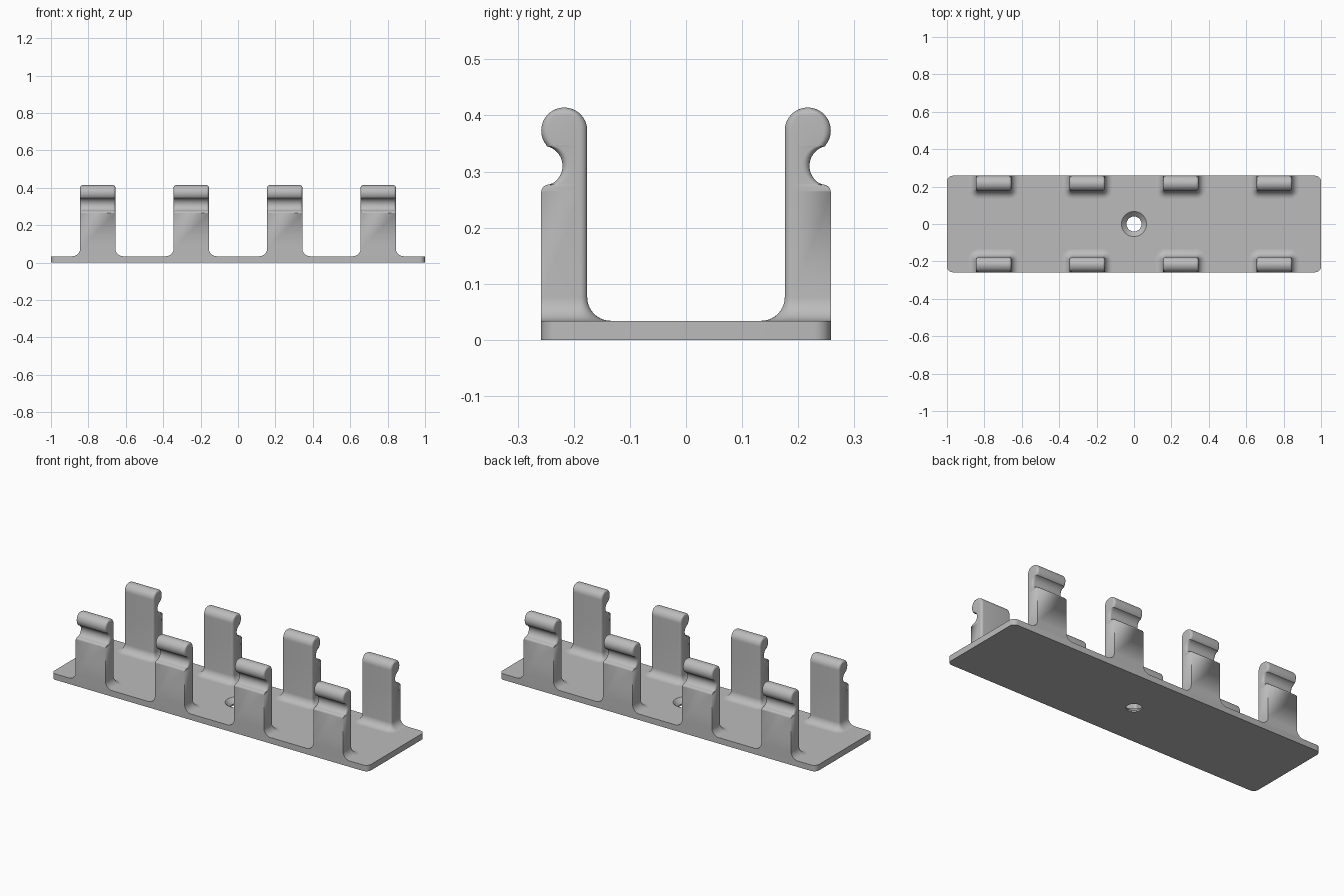
import bpy, bmesh
from math import sin, cos, pi, sqrt, asin, radians

old = bpy.data.objects.get("Cube")
if old:
    bpy.data.objects.remove(old, do_unlink=True)

HALF_LEN, HALF_WID, THICK = 1.0, 0.258, 0.034
POST_HALF, INNER, EDGE, FILLET = 0.094, 0.176, 0.013, 0.042
HEAD_Y, HEAD_Z, HEAD_R = 0.217, 0.373, 0.041
NOTCH_Y, NOTCH_Z, NOTCH_R = 0.256, 0.31, 0.036
LIP_Z, LIP_TOP, NECK_Z = 0.264, 0.277, 0.345

grey = bpy.data.materials.new("Plain grey")
grey.use_nodes = True
GREY = (0.5, 0.5, 0.5, 1)
grey.diffuse_color = GREY
grey.node_tree.nodes["Principled BSDF"].inputs["Base Color"].default_value = GREY


def make(name, bm):
    bmesh.ops.remove_doubles(bm, verts=bm.verts, dist=0.00005)
    bmesh.ops.recalc_face_normals(bm, faces=bm.faces)
    mesh = bpy.data.meshes.new(name)
    bm.to_mesh(mesh)
    bm.free()
    mesh.materials.append(grey)
    obj = bpy.data.objects.new(name, mesh)
    bpy.context.collection.objects.link(obj)
    return obj


def smooth(obj):
    bpy.ops.object.select_all(action='DESELECT')
    obj.select_set(True)
    bpy.context.view_layer.objects.active = obj
    bpy.ops.object.shade_smooth_by_angle(angle=radians(32))


def rounded_ring(x, y0, y1, r_in, r_out, seg=6):
    """Rectangle outline with separate corner radii at the y0 and y1 ends."""
    points = []
    for sx, y, sy, r, start in ((1, y1, 1, r_out, 0), (-1, y1, 1, r_out, 1),
                                (-1, y0, -1, r_in, 2), (1, y0, -1, r_in, 3)):
        for i in range(seg + 1):
            a = (start + i / seg) * pi / 2
            points.append((sx * (x - r) + r * cos(a), y - sy * r + r * sin(a)))
    return points


def loft(rings, cap_bottom):
    bm = bmesh.new()
    loops = [[bm.verts.new((x, y, z)) for x, y in ring] for ring, z in rings]
    n = len(loops[0])
    for a, b in zip(loops, loops[1:]):
        for i in range(n):
            j = (i + 1) % n
            bm.faces.new((a[i], a[j], b[j], b[i]))
    bm.faces.new(loops[-1])
    if cap_bottom:
        bm.faces.new(loops[0][::-1])
    return bm


# Base plate with rounded corners
outline = rounded_ring(HALF_LEN, -HALF_WID, HALF_WID, 0.03, 0.03)
base = make("base_plate", loft([(outline, 0), (outline, THICK)], True))

# Countersunk screw hole in the middle
hole_profile = [(0.04, -0.02), (0.04, 0.008), (0.067, THICK), (0.067, 0.06)]
hole_rings = [([(r * cos(i * pi / 24), r * sin(i * pi / 24)) for i in range(48)], z)
              for r, z in hole_profile]
cutter = make("hole_cutter", loft(hole_rings, True))
cutter.hide_render = True
cut = base.modifiers.new("screw_hole", 'BOOLEAN')
cut.operation, cut.solver, cut.object = 'DIFFERENCE', 'EXACT', cutter
bpy.context.view_layer.objects.active = base
bpy.ops.object.modifier_apply(modifier=cut.name)
bpy.data.objects.remove(cutter, do_unlink=True)
smooth(base)


# Clip post: stacked sections following the flare, notch and round head
def chord(r, d):
    return sqrt(max(r * r - d * d, 0))


sections = []
STEPS = 10
for i in range(STEPS + 1):                      # flared foot
    a = i / STEPS * pi / 2
    flare = FILLET * (1 - sin(a))
    z = THICK + FILLET * (1 - cos(a))
    sections.append((z, POST_HALF + flare, INNER - flare, HALF_WID, EDGE + flare, 0))
for i in range(7):                              # rounded lip below the notch
    a = i / 6 * pi / 2
    z = LIP_Z + (LIP_TOP - LIP_Z) * sin(a)
    sections.append((z, POST_HALF, INNER, HALF_WID - 0.015 * (1 - cos(a)),
                     EDGE, EDGE * i / 6))
low, high = asin((LIP_TOP - NOTCH_Z) / NOTCH_R), asin((NECK_Z - NOTCH_Z) / NOTCH_R)
for i in range(1, 15):                          # hollow notch
    a = low + (high - low) * i / 14
    sections.append((NOTCH_Z + NOTCH_R * sin(a), POST_HALF, INNER,
                     NOTCH_Y - NOTCH_R * cos(a), EDGE, EDGE))
low = asin((NECK_Z - HEAD_Z) / HEAD_R)
for i in range(1, 25):                          # round head
    a = low + (pi / 2 * 0.985 - low) * i / 24
    z = HEAD_Z + HEAD_R * sin(a)
    inner = INNER if a < 0 else HEAD_Y - HEAD_R * cos(a)
    outer = HEAD_Y + HEAD_R * cos(a)
    rise = max(0, z - (HEAD_Z + HEAD_R - EDGE))
    width = POST_HALF - EDGE + chord(EDGE, rise)
    r = min(EDGE, (outer - inner) * 0.45)
    sections.append((z, width, inner, outer, r, r))

post = make("clip_post", loft([(rounded_ring(w, y0, y1, r0, r1), z)
                               for z, w, y0, y1, r0, r1 in sections], False))
smooth(post)

# Four posts along each long edge
for side, turn in (("back", 0), ("front", pi)):
    for i in range(4):
        clip = post.copy()
        clip.name = f"{side}_clip_post_{i + 1}"
        clip.location.x = -0.75 + 0.5 * i
        clip.rotation_euler.z = turn
        bpy.context.collection.objects.link(clip)
bpy.data.objects.remove(post, do_unlink=True)
